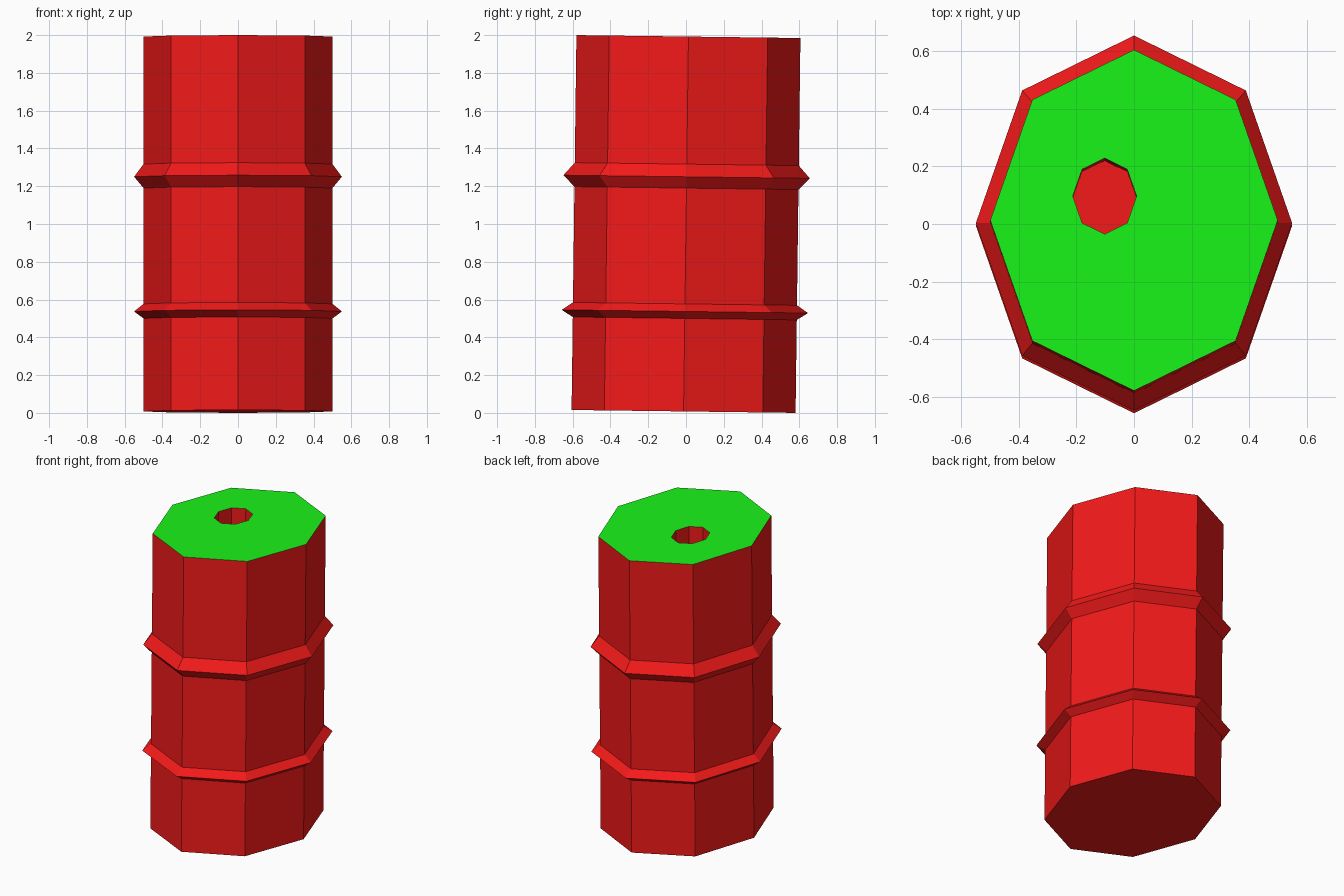
import bpy, bmesh
from math import sin, cos, tau
from mathutils import Vector

if "Cube" in bpy.data.objects:
    bpy.data.objects.remove(bpy.data.objects["Cube"])

SIDES = 8
TILT = -0.013
HALF = 0.9923


def material(name, color):
    m = bpy.data.materials.new(name)
    m.diffuse_color = color
    m.use_nodes = True
    m.node_tree.nodes["Principled BSDF"].inputs["Base Color"].default_value = m.diffuse_color
    return m


def ring(bm, rx, ry, z, cx=0, cy=0):
    return [bm.verts.new((cx + rx * cos(tau * i / SIDES),
                          cy + ry * sin(tau * i / SIDES), z)) for i in range(SIDES)]


def skin(bm, rings):
    for a, b in zip(rings, rings[1:]):
        for i in range(SIDES):
            j = (i + 1) % SIDES
            bm.faces.new((a[i], a[j], b[j], b[i]))


def loop_edges(bm, r):
    return [bm.edges.get((r[i], r[(i + 1) % SIDES])) for i in range(SIDES)]


bm = bmesh.new()

# Drum wall with two pointed ribs: (scale, height)
profile = [(1, -HALF), (1, -0.5), (1.1, -0.463), (1, -0.423),
           (1, 0.19), (1.1, 0.25), (1, 0.317), (1, HALF)]
wall = [ring(bm, 0.5 * s, 0.593 * s, z) for s, z in profile]
skin(bm, wall)
bm.faces.new(list(reversed(wall[0])))

# Filler hole sunk into the lid
hole = [ring(bm, 0.111, 0.132, z, -0.102, 0.084) for z in (HALF, HALF - 0.7)]
skin(bm, hole)
bm.faces.new(hole[1])

# Lid around the hole
lid = bmesh.ops.triangle_fill(
    bm, use_beauty=True, use_dissolve=False, normal=Vector((0, 0, 1)),
    edges=loop_edges(bm, wall[-1]) + loop_edges(bm, hole[0]))
for f in lid["geom"]:
    if isinstance(f, bmesh.types.BMFace):
        f.material_index = 1
bmesh.ops.recalc_face_normals(bm, faces=bm.faces[:])

mesh = bpy.data.meshes.new("barrel")
bm.to_mesh(mesh)
bm.free()
mesh.materials.append(material("red_paint", (0.9, 0.01, 0.01, 1)))
mesh.materials.append(material("green_lid", (0.01, 0.9, 0.01, 1)))

# The whole barrel leans slightly
barrel = bpy.data.objects.new("barrel", mesh)
barrel.rotation_euler.x = TILT
barrel.location = (0, 0, 1)
bpy.context.collection.objects.link(barrel)
